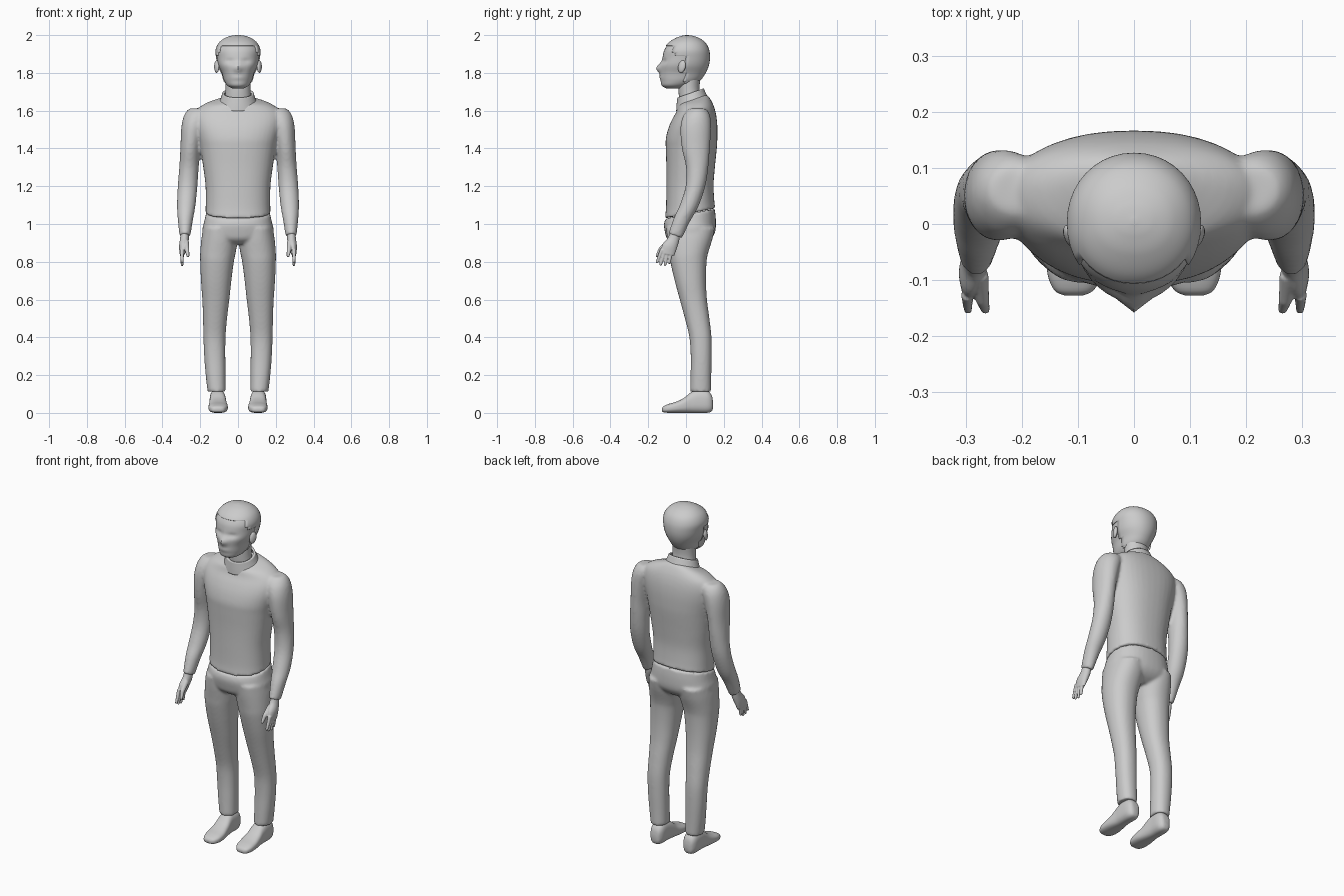
import bpy, bmesh, math
from mathutils import Vector

if "Cube" in bpy.data.objects:
    bpy.data.objects.remove(bpy.data.objects["Cube"])

N = 40  # points per cross-section


def spline(rows, steps):
    """Catmull-Rom blend between the given cross-section rows."""
    out = []
    for i in range(len(rows) - 1):
        p = [rows[max(0, min(len(rows) - 1, i + k))] for k in (-1, 0, 1, 2)]
        for j in range(steps):
            t = j / steps
            out.append([0.5 * (2 * b + (c - a) * t + (2 * a - 5 * b + 4 * c - d) * t * t
                               + (3 * b - a - 3 * c + d) * t ** 3) for a, b, c, d in zip(*p)])
    return out + [list(rows[-1])]


def loft(bm, rows, s=1, e=2.0, steps=4, along_y=False, caps=True):
    """Rows are (height, x0, x1, y0, y1, slope); along_y lays the loft down."""
    rings = []
    for h, x0, x1, y0, y1, slope in spline(rows, steps):
        ring = []
        for i in range(N):
            a = 2 * math.pi * i / N
            c, d = math.cos(a), math.sin(a)
            x = (x0 + x1) / 2 + (x1 - x0) / 2 * math.copysign(abs(c) ** (2 / e), c)
            y = (y0 + y1) / 2 + (y1 - y0) / 2 * math.copysign(abs(d) ** (2 / e), d)
            z = h + slope * y
            ring.append(bm.verts.new((s * x, z, y) if along_y else (s * x, y, z)))
        rings.append(ring)
    for r, q in zip(rings, rings[1:]):
        for i in range(N):
            bm.faces.new((r[i], r[(i + 1) % N], q[(i + 1) % N], q[i]))
    if caps:
        bm.faces.new(rings[0])
        bm.faces.new(rings[-1])


def finger(bm, a, b, r0, r1):
    a, b = Vector(a), Vector(b)
    rot = (b - a).to_track_quat('Z', 'Y').to_matrix().to_4x4()
    rot.translation = (a + b) / 2
    bmesh.ops.create_cone(bm, cap_ends=True, segments=12, radius1=r0, radius2=r1,
                          depth=(b - a).length, matrix=rot)
    rot.translation = b
    bmesh.ops.create_uvsphere(bm, u_segments=12, v_segments=8, radius=r1, matrix=rot)


def finish(name, bm, voxel=0, smooth=0, thick=0):
    bmesh.ops.recalc_face_normals(bm, faces=bm.faces)
    me = bpy.data.meshes.new(name)
    bm.to_mesh(me)
    bm.free()
    ob = bpy.data.objects.new(name, me)
    bpy.context.collection.objects.link(ob)
    if voxel:  # fuse overlapping volumes into one skin
        m = ob.modifiers.new("fuse", 'REMESH')
        m.mode, m.voxel_size, m.use_smooth_shade = 'VOXEL', voxel, True
    if smooth:
        m = ob.modifiers.new("soften", 'SMOOTH')
        m.factor, m.iterations = 0.5, smooth
    if thick:
        m = ob.modifiers.new("thickness", 'SOLIDIFY')
        m.thickness, m.offset = thick, -1
    for o in bpy.context.selected_objects:
        o.select_set(False)
    ob.select_set(True)
    bpy.context.view_layer.objects.active = ob
    if voxel:
        me.polygons.foreach_set("use_smooth", [True] * len(me.polygons))
    else:
        bpy.ops.object.shade_smooth_by_angle(angle=math.radians(50))
    return ob


def sym(rows):
    """(z, half width, y0, y1, slope) to full rows."""
    return [(z, -w, w, a, b, k) for z, w, a, b, k in rows]


# shirt: torso and sleeves
bm = bmesh.new()
loft(bm, sym([(1.052, .173, -.112, .155, .2), (1.1, .171, -.106, .15, .15), (1.2, .172, -.104, .146, .05),
              (1.3, .184, -.104, .153, 0), (1.4, .199, -.107, .163, 0), (1.45, .21, -.107, .166, 0),
              (1.51, .225, -.094, .166, .05), (1.56, .23, -.074, .16, .1), (1.6, .215, -.052, .148, .15),
              (1.63, .165, -.042, .132, .2), (1.645, .1, -.035, .115, .3), (1.655, .07, -.03, .1, .3)]), e=2.3)
for s in (-1, 1):
    loft(bm, [(1.612, .16, .255, .02, .1, 0), (1.595, .15, .274, .0, .118, 0), (1.56, .16, .291, -.02, .13, 0),
              (1.5, .18, .301, -.03, .132, 0), (1.4, .2, .305, -.022, .126, 0), (1.3, .208, .311, .0, .118, 0),
              (1.2, .215, .319, -.002, .102, 0), (1.1, .225, .323, -.032, .066, -.1),
              (1.02, .238, .319, -.063, .022, -.25), (.92, .252, .31, -.094, -.02, -.3)], s)
finish("shirt", bm, .008, 6)

# collar band
bm = bmesh.new()
loft(bm, sym([(1.615, .108, -.052, .122, .33), (1.645, .095, -.05, .11, .33), (1.685, .082, -.046, .094, .35)]),
     caps=False)
finish("collar", bm, thick=.012)

# trousers: pelvis and two legs
bm = bmesh.new()
loft(bm, sym([(1.05, .17, -.108, .152, .2), (1.01, .179, -.117, .158, .1), (.96, .189, -.112, .155, 0),
              (.92, .16, -.1, .13, 0), (.895, .09, -.07, .09, 0)]), e=2.3)
for s in (-1, 1):
    loft(bm, [(.98, .01, .184, -.105, .153, 0), (.92, .002, .194, -.1, .14, 0), (.85, .012, .2, -.09, .118, 0),
              (.8, .022, .2, -.083, .109, 0), (.7, .035, .196, -.06, .106, 0), (.6, .046, .189, -.033, .111, 0),
              (.5, .058, .185, -.006, .124, 0), (.4, .066, .183, .018, .135, 0), (.3, .067, .179, .025, .136, 0),
              (.2, .066, .171, .024, .134, 0), (.112, .065, .161, .022, .133, 0)], s, e=2.2)
finish("trousers", bm, .008, 5)

# hands and feet
for s, side in ((-1, "left"), (1, "right")):
    bm = bmesh.new()
    loft(bm, [(.945, .262, .303, -.08, -.03, -.3), (.9, .26, .307, -.095, -.036, -.3),
              (.86, .268, .312, -.125, -.048, -.25), (.82, .282, .309, -.136, -.062, -.2)], s)
    for y0, y1, z1 in ((-.126, -.153, .799), (-.11, -.134, .787), (-.094, -.111, .784), (-.077, -.089, .795)):
        finger(bm, (s * .297, y0, .865), (s * .296, y1, z1), .0115, .0075)
    finger(bm, (s * .276, -.09, .905), (s * .27, -.135, .865), .017, .012)
    finger(bm, (s * .27, -.135, .865), (s * .265, -.152, .832), .012, .0085)
    finish(side + "_hand", bm, .0035, 3)

    bm = bmesh.new()
    loft(bm, [(.143, .092, .122, .025, .06, 0), (.135, .078, .137, .008, .095, 0), (.11, .067, .148, 0, .118, 0),
              (.06, .066, .15, 0, .122, 0), (.025, .063, .15, 0, .108, 0), (-.01, .059, .153, 0, .08, 0),
              (-.05, .054, .156, 0, .06, 0), (-.09, .057, .154, 0, .048, 0),
              (-.118, .072, .142, .003, .036, 0), (-.127, .09, .125, .01, .025, 0)],
         s, e=2.7, along_y=True)
    finish(side + "_foot", bm)

# neck
bm = bmesh.new()
loft(bm, sym([(1.6, .08, -.03, .1, 0), (1.68, .068, -.038, .078, 0), (1.73, .066, -.04, .072, 0),
              (1.8, .07, -.04, .08, 0)]))
finish("neck", bm)

# head and hair share one skull shape
SKULL = sym([(1.718, .03, -.105, -.02, 0), (1.733, .057, -.128, .02, 0), (1.76, .074, -.134, .07, 0),
             (1.8, .086, -.137, .1, 0), (1.84, .104, -.137, .117, 0), (1.88, .112, -.125, .123, 0),
             (1.92, .115, -.115, .119, 0), (1.955, .1, -.092, .102, 0), (1.98, .07, -.055, .07, 0),
             (1.992, .036, -.022, .037, 0), (1.996, .005, 0, .01, 0)])


def bump(v, x, z, sx, sz, amount):
    if v.co.y < -.03:
        v.co.y += amount * math.exp(-((v.co.x - x) / sx) ** 2 - ((v.co.z - z) / sz) ** 2)


bm = bmesh.new()
loft(bm, SKULL, e=2.1, steps=6)
for v in bm.verts:
    bump(v, 0, 1.824, .018, .022, -.02)       # nose
    bump(v, 0, 1.775, .035, .012, -.004)      # lips
    for x in (-.04, .04):
        bump(v, x, 1.862, .025, .014, .01)    # eye hollows
finish("head", bm)

bm = bmesh.new()
loft(bm, SKULL, e=2.1, steps=10)
bmesh.ops.recalc_face_normals(bm, faces=bm.faces)
bm.normal_update()
for v in bm.verts:
    v.co += v.normal * .004


def bare(c):
    if c.z > 1.945:
        return False
    return c.y < (-.065 if c.z > 1.89 else -.008) or c.z < 1.745


bmesh.ops.delete(bm, geom=[f for f in bm.faces if bare(f.calc_center_median())], context='FACES')
finish("hair", bm, thick=.007)

# ears
for s, side in ((-1, "left"), (1, "right")):
    bm = bmesh.new()
    bmesh.ops.create_uvsphere(bm, u_segments=20, v_segments=12, radius=1)
    for v in bm.verts:
        x, y, z = v.co
        v.co = (s * (.113 + .012 * x + .006 * y), -.022 + .02 * y + .005 * z, 1.833 + .033 * z)
    finish(side + "_ear", bm)
